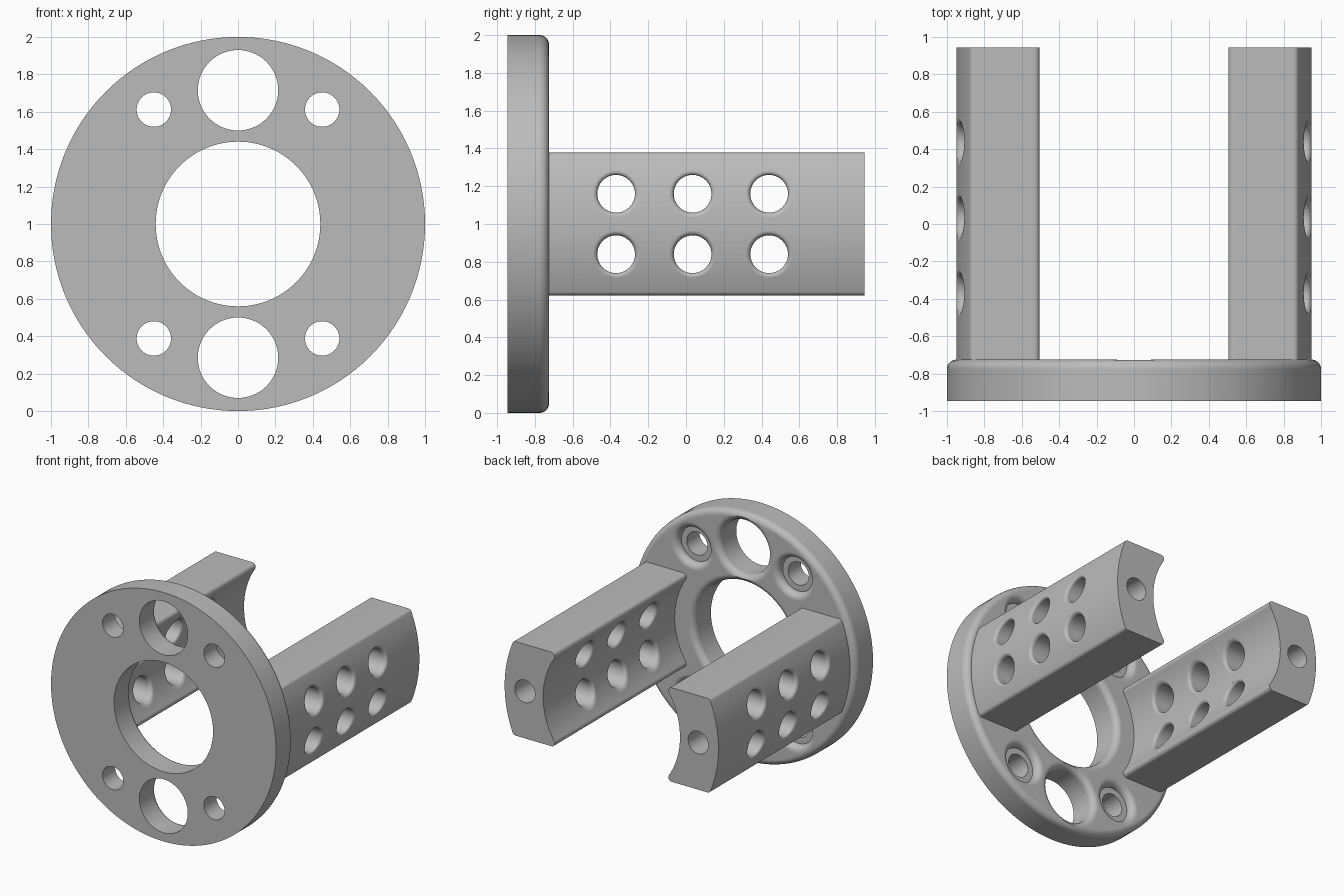
import bpy, bmesh
from math import sin, cos, pi, sqrt, atan2

cube = bpy.data.objects.get("Cube")
if cube:
    bpy.data.objects.remove(cube, do_unlink=True)

FRONT, BACK, END = -0.945, -0.725, 0.945   # flange front, flange back, arm tips
CENTRE_Z = 1.0
OUTER_R, INNER_R, HALF_H = 0.95, 0.608, 0.378   # arm cross-section
EDGE = 0.03                                # arm edge rounding
FILLET = 0.05                              # flange rounding

grey = bpy.data.materials.new("plain grey")
grey.use_nodes = True
colour = (0.5, 0.5, 0.5, 1)
grey.diffuse_color = colour
grey.node_tree.nodes["Principled BSDF"].inputs["Base Color"].default_value = colour


def loft(name, rings, loop=False):
    """Skin a list of point rings; cap the ends, or join last to first."""
    bm = bmesh.new()
    rows = [[bm.verts.new(p) for p in ring] for ring in rings]
    n = len(rows[0])
    pairs = list(zip(rows, rows[1:])) + ([(rows[-1], rows[0])] if loop else [])
    for a, b in pairs:
        for i in range(n):
            j = (i + 1) % n
            bm.faces.new((a[i], a[j], b[j], b[i]))
    if not loop:
        bm.faces.new(rows[0])
        bm.faces.new(rows[-1])
    bmesh.ops.recalc_face_normals(bm, faces=bm.faces)
    mesh = bpy.data.meshes.new(name)
    bm.to_mesh(mesh)
    bm.free()
    mesh.materials.append(grey)
    obj = bpy.data.objects.new(name, mesh)
    obj.location.z = CENTRE_Z
    bpy.context.collection.objects.link(obj)
    return obj


def circle(r, n):
    return [(r * cos(2 * pi * i / n), r * sin(2 * pi * i / n)) for i in range(n)]


def arc(cx, cy, r, a, b, n):
    return [(cx + r * cos(a + (b - a) * i / n), cy + r * sin(a + (b - a) * i / n))
            for i in range(n + 1)]


def flare(r, f, n=6):
    """(radius, depth) pairs for a hole mouth, starting above the surface."""
    return [(r + f, -0.1)] + [(r + f - f * sin(t), f - f * cos(t))
                              for t in [pi / 2 * i / n for i in range(n + 1)]]


def y_cutter(x, z, profile, n=48):
    """Round cutter along y from (radius, y) pairs."""
    return loft("cutter", [[(x + u, y, z + v) for u, v in circle(r, n)] for r, y in profile])


def carve(obj, cutter):
    mod = obj.modifiers.new("hole", "BOOLEAN")
    mod.operation = "DIFFERENCE"
    mod.solver = "EXACT"
    mod.object = cutter
    bpy.context.view_layer.objects.active = obj
    bpy.ops.object.modifier_apply(modifier=mod.name)
    bpy.data.objects.remove(cutter, do_unlink=True)


def finish(obj):
    bpy.ops.object.select_all(action="DESELECT")
    obj.select_set(True)
    bpy.context.view_layer.objects.active = obj
    bpy.ops.object.shade_smooth_by_angle(angle=pi / 6)
    mod = obj.modifiers.new("even shading", "WEIGHTED_NORMAL")
    mod.keep_sharp = True


# Flange: a turned ring with rounded rear edges
bore = 0.44
section = ([(bore, FRONT), (1.0, FRONT)]
           + arc(1 - FILLET, BACK - FILLET, FILLET, 0, pi / 2, 8)
           + arc(bore + FILLET, BACK - FILLET, FILLET, pi / 2, pi, 8))
flange = loft("flange", [[(u, y, v) for u, v in circle(r, 128)] for r, y in section], loop=True)

for top in (1, -1):
    # Large hole with a rounded rear mouth
    mouth = [(r, BACK - d) for r, d in flare(0.215, FILLET)]
    carve(flange, y_cutter(0, 0.715 * top, mouth + [(0.215, FRONT - 0.1)], 64))
    # Screw holes with shallow rounded counterbores
    for side in (1, -1):
        mouth = [(r, BACK - d) for r, d in flare(0.14, FILLET)]
        floor = BACK - 0.06
        profile = mouth + [(0.14, floor), (0.092, floor), (0.092, FRONT - 0.1)]
        carve(flange, y_cutter(0.45 * side, 0.612 * top, profile))
finish(flange)

# Arm cross-section: concentric arcs, flat top and bottom, rounded edges
zc = HALF_H - EDGE
xo = sqrt((OUTER_R - EDGE) ** 2 - zc ** 2)
xi = sqrt((INNER_R + EDGE) ** 2 - zc ** 2)
ao, ai = atan2(zc, xo), atan2(zc, xi)
upper = (arc(0, 0, OUTER_R, 0, ao, 12)[:-1]
         + arc(xo, zc, EDGE, ao, pi / 2, 6)
         + arc(xi, zc, EDGE, pi / 2, pi + ai, 10)
         + arc(0, 0, INNER_R, ai, 0, 16)[1:])
outline = upper + [(x, -z) for x, z in upper[-2:0:-1]]


def side_cutter(side, y, z, r=0.1, f=0.025):
    """Cross hole whose rounded mouths follow the curved arm faces."""
    rings = []
    mouth = flare(r, f)
    for radius, d in mouth:
        rings.append([(side * (sqrt(OUTER_R ** 2 - (z + v) ** 2) - d), y + u, z + v)
                      for u, v in circle(radius, 48)])
    for radius, d in reversed(mouth):
        rings.append([(side * (sqrt(INNER_R ** 2 - (z + v) ** 2) + d), y + u, z + v)
                      for u, v in circle(radius, 48)])
    return loft("cutter", rings)


for name, side in (("left_arm", 1), ("right_arm", -1)):
    arm = loft(name, [[(side * x, y, z) for x, z in outline] for y in (BACK - 0.03, END)])
    for y in (-0.37, 0.035, 0.44):
        for z in (0.16, -0.16):
            carve(arm, side_cutter(side, y, z))
    # Blind screw hole in the tip
    carve(arm, y_cutter(0.77 * side, 0, [(0.09, END + 0.1), (0.09, END - 0.3)]))
    finish(arm)
